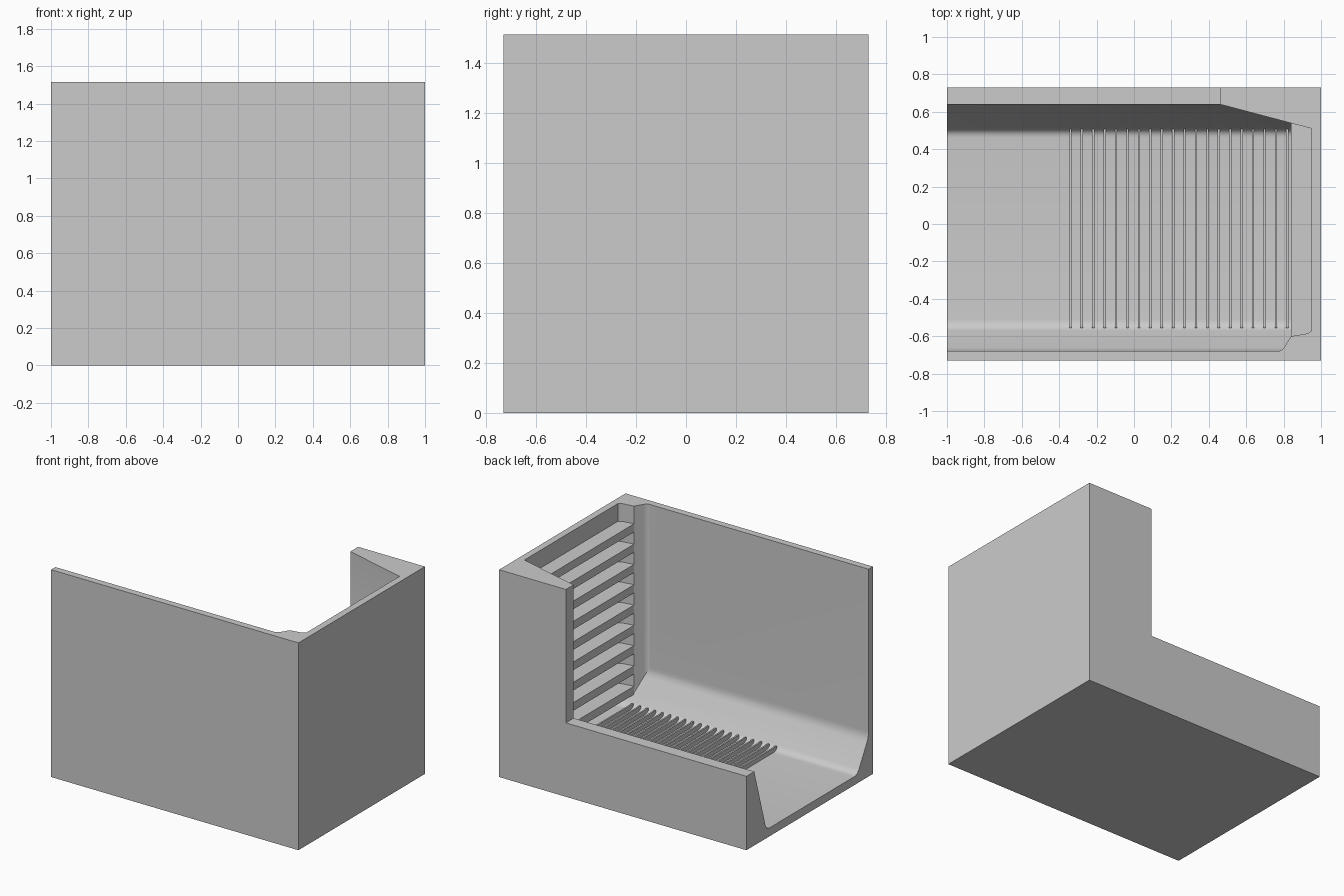
import bpy, bmesh, math
from mathutils import Vector

if "Cube" in bpy.data.objects:
    bpy.data.objects.remove(bpy.data.objects["Cube"])


def soften(points, corners, size=0.04, steps=6):
    """Replace chosen corners of an outline with short curves."""
    out = []
    for i, p in enumerate(points):
        p = Vector(p)
        if i not in corners:
            out.append(p)
            continue
        a, b = Vector(points[i - 1]), Vector(points[(i + 1) % len(points)])
        a = p + (a - p).normalized() * size
        b = p + (b - p).normalized() * size
        for k in range(steps + 1):
            t = k / steps
            out.append(a * (1 - t) ** 2 + p * 2 * t * (1 - t) + b * t * t)
    return out


def prism(name, outline, lo, hi, axis="z"):
    """Extrude an outline along z (outline is x,y) or x (outline is y,z)."""
    bm = bmesh.new()
    if axis == "z":
        verts = [bm.verts.new((a, b, lo)) for a, b in outline]
        step = (0, 0, hi - lo)
    else:
        verts = [bm.verts.new((lo, a, b)) for a, b in outline]
        step = (hi - lo, 0, 0)
    face = bm.faces.new(verts)
    ext = bmesh.ops.extrude_face_region(bm, geom=[face])
    moved = [v for v in ext["geom"] if isinstance(v, bmesh.types.BMVert)]
    bmesh.ops.translate(bm, verts=moved, vec=step)
    bmesh.ops.recalc_face_normals(bm, faces=bm.faces)
    mesh = bpy.data.meshes.new(name)
    bm.to_mesh(mesh)
    bm.free()
    ob = bpy.data.objects.new(name, mesh)
    bpy.context.collection.objects.link(ob)
    return ob


def boolean(ob, tool, operation):
    """Apply a boolean and discard the tool."""
    mod = ob.modifiers.new("cut", "BOOLEAN")
    mod.operation, mod.solver, mod.object = operation, "EXACT", tool
    bpy.ops.object.select_all(action="DESELECT")
    bpy.context.view_layer.objects.active = ob
    ob.select_set(True)
    bpy.ops.object.modifier_apply(modifier=mod.name)
    bpy.data.objects.remove(tool)


W, D, H = 1.0, 0.73, 1.515
FLOOR, LOW = 0.062, 0.54

# Outer block
body = prism("bin_body", [(-W, -D), (W, -D), (W, D), (-W, D)], 0, H)

# Hollow: side profile (sloping front and back) limited by the plan outline
profile = [(-0.68, 2), (-0.68, 0.29), (-0.55, FLOOR), (0.50, FLOOR),
           (0.64, LOW), (1, LOW), (1, 2)]
plan = [(-1.2, -0.9), (0.66, -0.9), (0.66, -0.68), (0.79, -0.68), (0.84, -0.60),
        (0.93, -0.585), (0.95, -0.57), (0.95, 0.51), (0.46, 0.64),
        (0.46, 1.2), (-1.2, 1.2)]
hollow = prism("hollow", soften(profile, (1, 2, 3)), -1.1, 1.1, "x")
limit = prism("limit", soften(plan, (3,), 0.025), -0.5, 2.5)
boolean(hollow, limit, "INTERSECT")
boolean(body, hollow, "DIFFERENCE")
bpy.ops.object.shade_smooth_by_angle(angle=math.radians(25))

# Horizontal slats in the end-wall recess
slat = [(0.84, -0.605), (0.93, -0.59), (0.955, -0.57), (0.955, 0.512), (0.84, 0.542)]
for i in range(9):
    top = 1.385 - 0.1483 * i
    prism(f"wall_slat_{i + 1}", slat, top - 0.06, top)

# Thin ribs across the floor
for i in range(20):
    x = -0.34 + i * 1.16 / 19
    rib = [(-0.555, 0.05), (0.508, 0.05), (0.508, 0.095), (-0.555, 0.095)]
    prism(f"floor_rib_{i + 1}", rib, x - 0.006, x + 0.006, "x")
